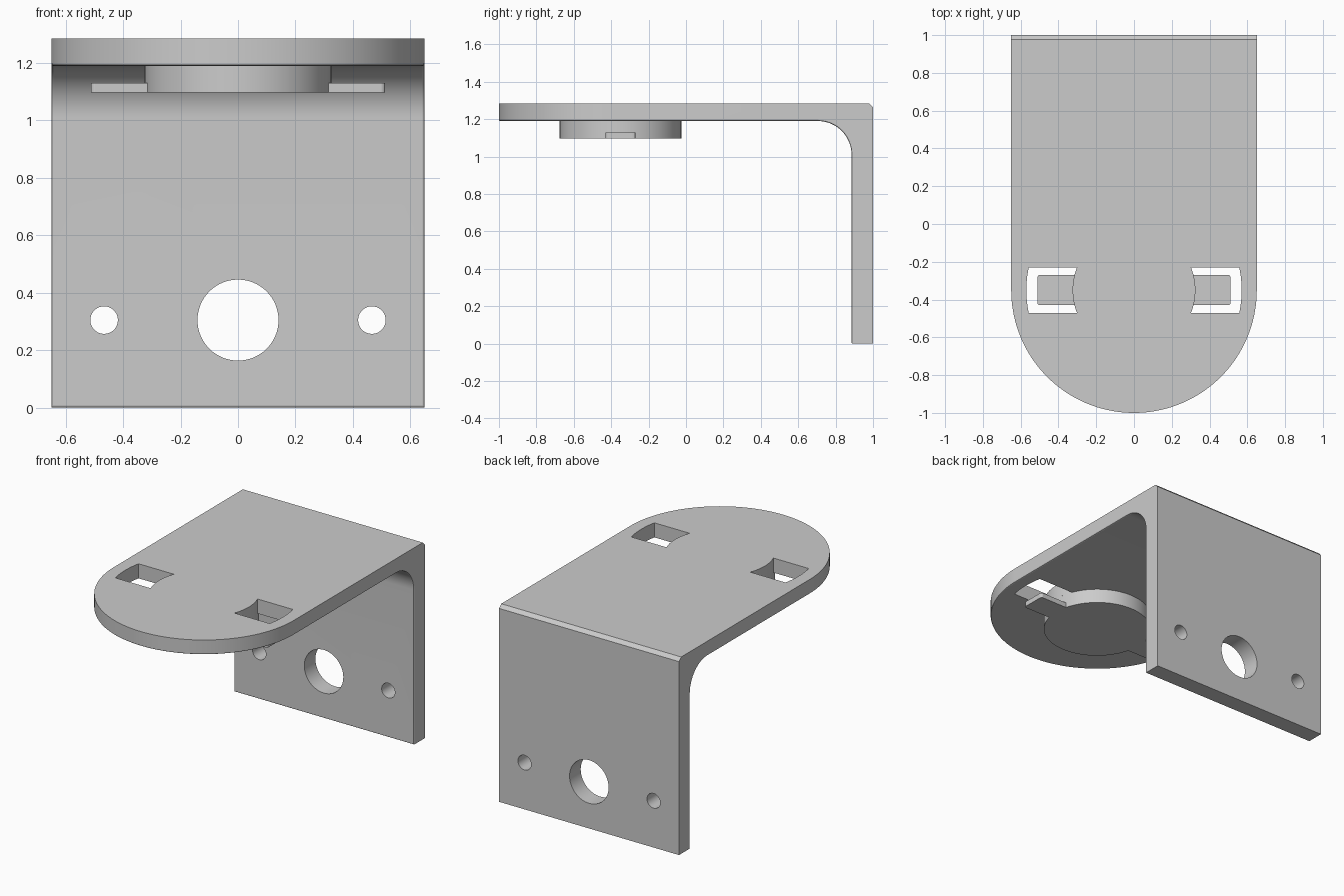
import bpy, bmesh
from math import sin, cos, pi, sqrt
from mathutils import Matrix, Vector

cube = bpy.data.objects.get("Cube")
if cube:
    bpy.data.objects.remove(cube)

GREY = (0.6, 0.6, 0.6, 1)
mat = bpy.data.materials.new("plain grey")
mat.use_nodes = True
mat.diffuse_color = GREY
mat.node_tree.nodes["Principled BSDF"].inputs["Base Color"].default_value = GREY

HALF_W, TOP, UNDER, WALL = 0.65, 1.285, 1.19, 0.885
CY = -0.35            # centre of the rounded end and the boss
BOSS_R, BOSS_Z = 0.325, 1.097


def arc(cx, cy, r, a0, a1, n):
    return [(cx + r * cos(a0 + (a1 - a0) * i / n),
             cy + r * sin(a0 + (a1 - a0) * i / n)) for i in range(n + 1)]


def prism(name, points, place, depth):
    """Extrude a 2D outline; place maps (u, v) to a 3D point, depth is the sweep."""
    bm = bmesh.new()
    face = bm.faces.new([bm.verts.new(place(u, v)) for u, v in points])
    new = bmesh.ops.extrude_face_region(bm, geom=[face])["geom"]
    bmesh.ops.translate(bm, vec=Vector(depth),
                        verts=[g for g in new if isinstance(g, bmesh.types.BMVert)])
    bmesh.ops.recalc_face_normals(bm, faces=bm.faces)
    mesh = bpy.data.meshes.new(name)
    bm.to_mesh(mesh)
    bm.free()
    mesh.materials.append(mat)
    obj = bpy.data.objects.new(name, mesh)
    bpy.context.collection.objects.link(obj)
    return obj


def flat(name, points, z0, z1):
    return prism(name, points, lambda u, v: (u, v, z0), (0, 0, z1 - z0))


def boolean(obj, cutter, operation):
    mod = obj.modifiers.new(operation, "BOOLEAN")
    mod.operation, mod.object, mod.solver = operation, cutter, "EXACT"
    bpy.context.view_layer.objects.active = obj
    bpy.ops.object.modifier_apply(modifier=mod.name)
    bpy.data.objects.remove(cutter)


# Bracket: L-shaped side profile with inner fillet and outer chamfer
R, C = 0.18, 0.022
profile = [(-1.1, TOP), (-1.1, UNDER)]
profile += arc(WALL - R, UNDER - R, R, pi / 2, 0, 16)
profile += [(WALL, 0), (1, 0), (1, TOP - C), (1 - C, TOP)]
bracket = prism("bracket", profile, lambda u, v: (-0.8, u, v), (1.6, 0, 0))

# Rounded plan outline trims the bracket
plan = arc(0, CY, HALF_W, pi, 2 * pi, 72) + [(HALF_W, 1.1), (-HALF_W, 1.1)]
boolean(bracket, flat("plan_trim", plan, -0.1, 1.5), "INTERSECT")

# Small eased edge around the inner surface
bm = bmesh.new()
bm.from_mesh(bracket.data)
bmesh.ops.remove_doubles(bm, verts=bm.verts, dist=1e-5)
rim = [e for e in bm.edges if len(e.link_faces) == 2
       and e.link_faces[0].normal.dot(e.link_faces[1].normal) < 0.3
       and all(v.co.z < UNDER + 0.01 and v.co.y < WALL + 0.01 for v in e.verts)]
bmesh.ops.bevel(bm, geom=rim, offset=0.007, segments=2, profile=0.5, affect="EDGES")
bm.to_mesh(bracket.data)
bm.free()

# Centre hole and two screw holes through the wall
for x, r, n in ((0, 0.141, 64), (-0.466, 0.048, 32), (0.466, 0.048, 32)):
    hole = prism("hole_cutter", arc(x, 0.305, r, 0, 2 * pi, n)[:-1],
                 lambda u, v: (u, 0.8, v), (0, 0.4, 0))
    boolean(bracket, hole, "DIFFERENCE")

# Slots with curved ends, each with a tab below it
HALF_SLOT, OUT_R, HALF_TAB, TAB_X, ROUND = 0.12, 0.57, 0.08, 0.512, 0.015
for side, label in ((1, "left"), (-1, "right")):
    slot = []
    for i in range(13):
        y = HALF_SLOT * (i / 6 - 1)
        slot.append((side * sqrt(OUT_R ** 2 - y * y), CY + y))
    for i in range(13):
        y = HALF_SLOT * (1 - i / 6)
        slot.append((side * sqrt(BOSS_R ** 2 - y * y), CY + y))
    boolean(bracket, flat("slot_cutter", slot, 1.0, 1.5), "DIFFERENCE")

    tab = [(0.28, CY - HALF_TAB)]
    tab += arc(TAB_X - ROUND, CY - HALF_TAB + ROUND, ROUND, -pi / 2, 0, 4)
    tab += arc(TAB_X - ROUND, CY + HALF_TAB - ROUND, ROUND, 0, pi / 2, 4)
    tab += [(0.28, CY + HALF_TAB)]
    flat(label + "_tab", [(side * x, y) for x, y in tab], BOSS_Z, 1.13)

# Round boss under the plate
boss = flat("boss", arc(0, CY, BOSS_R, 0, 2 * pi, 96)[:-1], BOSS_Z, UNDER + 0.002)

# Smooth the curved walls, keep the edges sharp
for obj in (bracket, boss):
    bpy.ops.object.select_all(action="DESELECT")
    obj.select_set(True)
    bpy.context.view_layer.objects.active = obj
    bpy.ops.object.shade_smooth_by_angle(angle=pi / 9)
